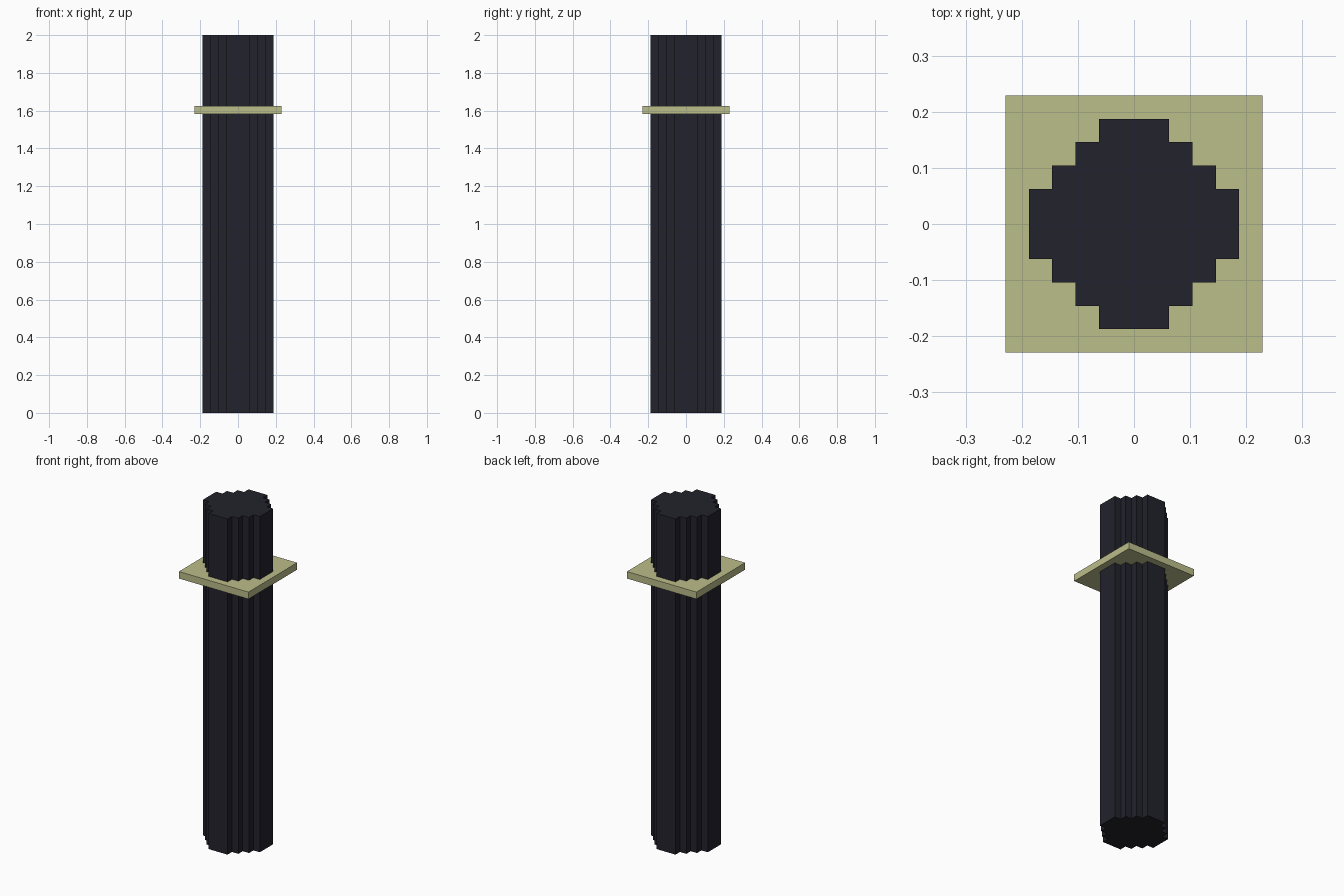
import bpy
import bmesh

U = 1 / 48  # grid unit of the stepped design

cube = bpy.data.objects.get("Cube")
if cube:
    bpy.data.objects.remove(cube, do_unlink=True)


def make_material(name, rgb):
    mat = bpy.data.materials.new(name)
    mat.use_nodes = True
    mat.diffuse_color = (*rgb, 1)
    mat.node_tree.nodes["Principled BSDF"].inputs["Base Color"].default_value = (*rgb, 1)
    return mat


def extrude_outline(name, outline, bottom, top, mat):
    """Flat outline in grid units, raised from bottom to top."""
    bm = bmesh.new()
    base = bm.faces.new([bm.verts.new((x * U, y * U, bottom * U)) for x, y in outline])
    raised = bmesh.ops.extrude_face_region(bm, geom=[base], use_keep_orig=True)
    verts = [v for v in raised["geom"] if isinstance(v, bmesh.types.BMVert)]
    bmesh.ops.translate(bm, verts=verts, vec=(0, 0, (top - bottom) * U))
    bmesh.ops.recalc_face_normals(bm, faces=bm.faces)
    mesh = bpy.data.meshes.new(name)
    bm.to_mesh(mesh)
    bm.free()
    mesh.materials.append(mat)
    obj = bpy.data.objects.new(name, mesh)
    bpy.context.collection.objects.link(obj)
    return obj


def four_quadrants(corner):
    """Repeat a quarter outline by quarter turns."""
    outline = []
    for _ in range(4):
        outline += corner
        corner = [(-y, x) for x, y in corner]
    return outline


dark = make_material("dark slate", (0.016, 0.016, 0.025))
straw = make_material("pale straw", (0.50, 0.51, 0.255))

# Stepped round shaft
steps = [(9, 3), (7, 3), (7, 5), (5, 5), (5, 7), (3, 7), (3, 9)]
extrude_outline("shaft", four_quadrants(steps), 0, 96, dark)

# Square collar plate
extrude_outline("collar", four_quadrants([(11, 11)]), 76, 78, straw)
